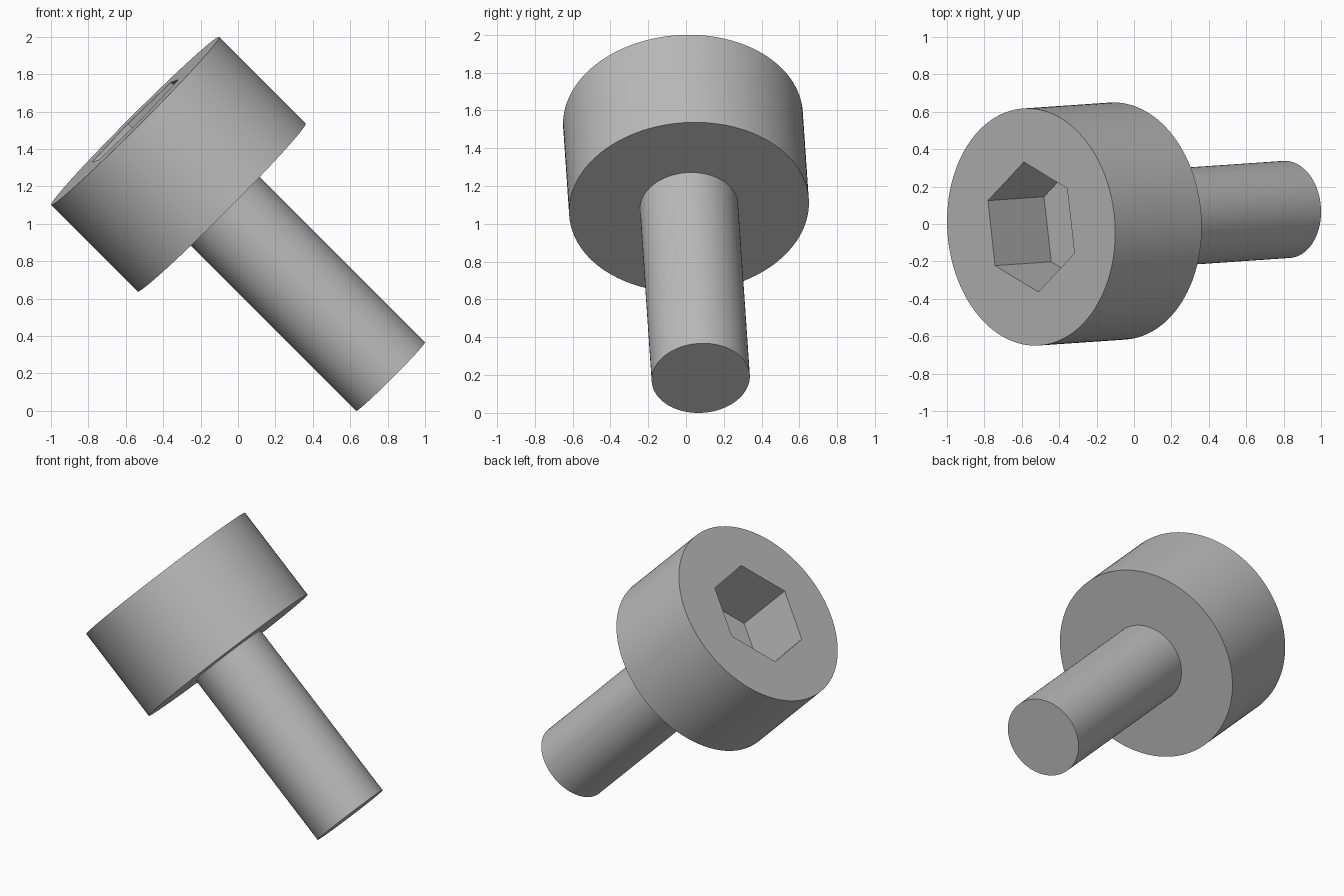
import bpy, bmesh, math
from mathutils import Vector, Matrix

cube = bpy.data.objects.get("Cube")
if cube:
    bpy.data.objects.remove(cube, do_unlink=True)

# Main dimensions
SIDES = 128
HEAD_R, HEAD_H = 0.635, 0.655
SHAFT_R = 0.26
SOCKET_R, SOCKET_DEPTH, SOCKET_TURN = 0.35, 0.425, math.radians(39)

# Tilted frame: local z runs from the shaft tip to the socket face
face_centre = Vector((-0.55, -0.016, 1.55))
tip_centre = Vector((0.816, 0.078, 0.184))
axis = (face_centre - tip_centre).normalized()
side = (Vector((1, 0, 0)) - axis * axis.x).normalized()
frame = Matrix((side, axis.cross(side), axis)).transposed().to_4x4()
frame.translation = tip_centre
TOP = (face_centre - tip_centre).length
UNDER = TOP - HEAD_H

steel = bpy.data.materials.new("grey steel")
steel.use_nodes = True
grey = (0.5, 0.5, 0.5, 1)
steel.diffuse_color = grey
steel.node_tree.nodes["Principled BSDF"].inputs["Base Color"].default_value = grey


def ring(bm, radius, z, count=SIDES, turn=0.0):
    """Closed loop of edges around the local axis."""
    angles = [turn + math.tau * i / count for i in range(count)]
    verts = [bm.verts.new((radius * math.cos(a), radius * math.sin(a), z)) for a in angles]
    return [bm.edges.new((verts[i], verts[(i + 1) % count])) for i in range(count)]


def wall(bm, lower, upper):
    bmesh.ops.bridge_loops(bm, edges=lower + upper)


def flat(bm, *loops):
    """Flat face bounded by one loop, or by an outer loop and a hole."""
    edges = [e for loop in loops for e in loop]
    bmesh.ops.triangle_fill(bm, edges=edges, use_beauty=True, use_dissolve=False)


def finish(bm, name):
    bmesh.ops.recalc_face_normals(bm, faces=bm.faces)
    mesh = bpy.data.meshes.new(name)
    bm.to_mesh(mesh)
    bm.free()
    mesh.materials.append(steel)
    obj = bpy.data.objects.new(name, mesh)
    bpy.context.collection.objects.link(obj)
    obj.matrix_world = frame
    bpy.ops.object.select_all(action="DESELECT")
    obj.select_set(True)
    bpy.context.view_layer.objects.active = obj
    bpy.ops.object.shade_smooth_by_angle(angle=math.radians(30))


# Cylindrical head with a hexagonal socket
bm = bmesh.new()
under = ring(bm, HEAD_R, UNDER)
rim = ring(bm, HEAD_R, TOP)
mouth = ring(bm, SOCKET_R, TOP, 6, SOCKET_TURN)
floor = ring(bm, SOCKET_R, TOP - SOCKET_DEPTH, 6, SOCKET_TURN)
wall(bm, under, rim)
wall(bm, floor, mouth)
flat(bm, rim, mouth)
flat(bm, floor)
flat(bm, under)
finish(bm, "screw_head")

# Plain round shaft
bm = bmesh.new()
tip = ring(bm, SHAFT_R, 0)
root = ring(bm, SHAFT_R, UNDER + 0.02)
wall(bm, tip, root)
flat(bm, tip)
flat(bm, root)
finish(bm, "screw_shaft")
